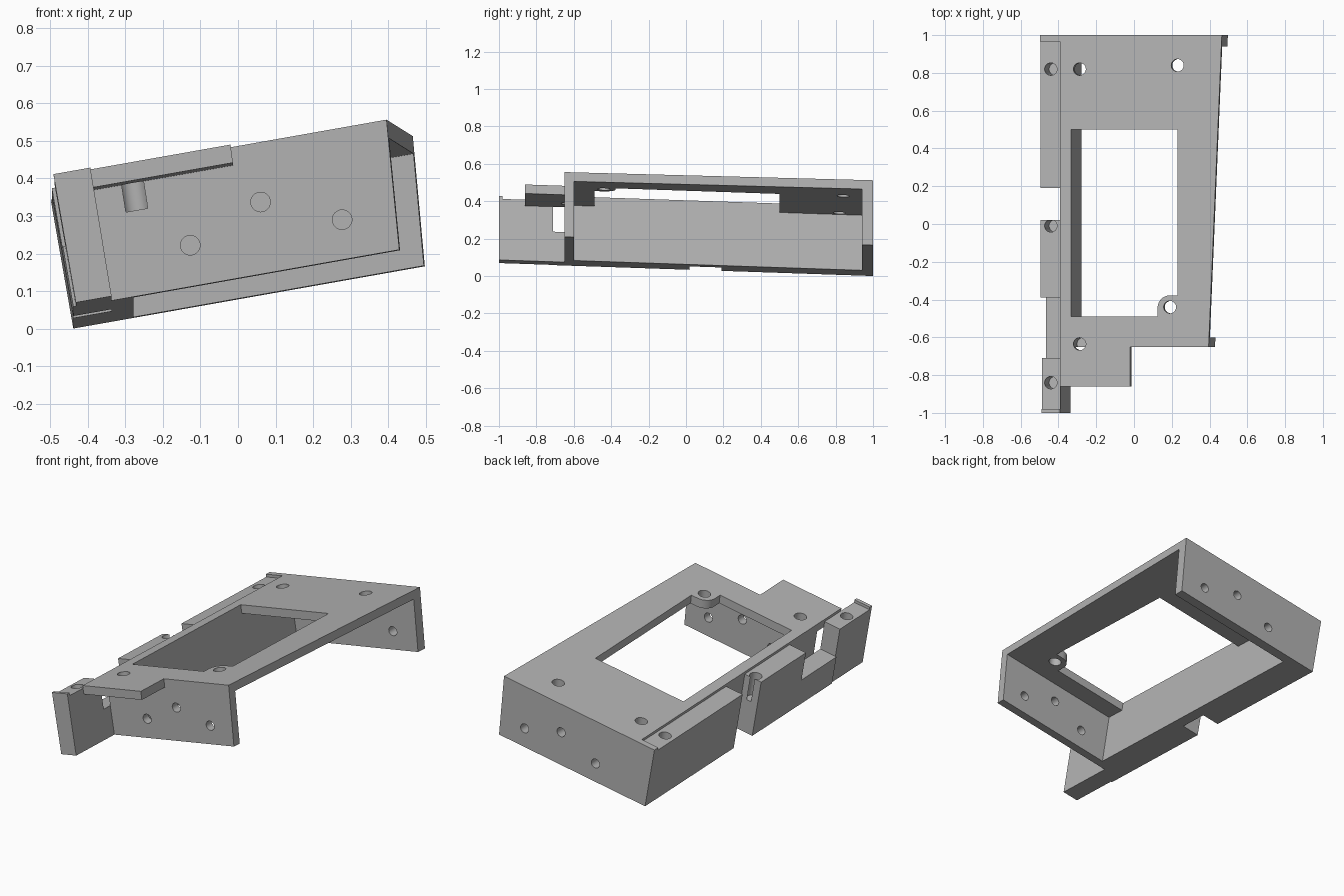
import bpy, bmesh, math
from mathutils import Matrix

cube = bpy.data.objects.get("Cube")
if cube:
    bpy.data.objects.remove(cube, do_unlink=True)

grey = bpy.data.materials.new("plain_grey")
grey.use_nodes = True
GREY = (0.45, 0.45, 0.45, 1)
grey.diffuse_color = GREY
grey.node_tree.nodes["Principled BSDF"].inputs["Base Color"].default_value = GREY

HEIGHT = 0.352      # full vertical depth of the bracket
UNDER = 0.86        # relative height of the plate underside
RAIL_TOP = 0.955    # rail is a little lower than the plate


def base_z(x, y):
    """Tilted ground plane of the bracket."""
    return 0.112 + 0.177 * x - 0.034 * y


def place(x, y, h):
    """Map a top-outline point at relative height h into the leaning frame."""
    x += (0.0455 - 0.029 * x) * (1 - h)
    return x, y, base_z(x, y) + h * HEIGHT


def finish(name, bm):
    bmesh.ops.recalc_face_normals(bm, faces=bm.faces)
    mesh = bpy.data.meshes.new(name)
    bm.to_mesh(mesh)
    bm.free()
    mesh.materials.append(grey)
    ob = bpy.data.objects.new(name, mesh)
    bpy.context.collection.objects.link(ob)
    return ob


def prism(name, outline, h0, h1):
    bm = bmesh.new()
    low = [bm.verts.new(place(x, y, h0)) for x, y in outline]
    high = [bm.verts.new(place(x, y, h1)) for x, y in outline]
    bm.faces.new(low)
    bm.faces.new(high)
    n = len(low)
    for i in range(n):
        j = (i + 1) % n
        bm.faces.new((low[i], low[j], high[j], high[i]))
    return finish(name, bm)


def block(name, x0, x1, y0, y1, h0, h1):
    return prism(name, [(x0, y0), (x1, y0), (x1, y1), (x0, y1)], h0, h1)


def arc(cx, cy, r, a0, a1, n):
    return [(cx + r * math.cos(math.radians(a0 + (a1 - a0) * i / n)),
             cy + r * math.sin(math.radians(a0 + (a1 - a0) * i / n)))
            for i in range(n + 1)]


def cut(ob, cutter):
    cutter.hide_render = True
    mod = ob.modifiers.new("cut", 'BOOLEAN')
    mod.operation = 'DIFFERENCE'
    mod.solver = 'EXACT'
    mod.object = cutter
    bpy.context.view_layer.objects.active = ob
    bpy.ops.object.modifier_apply(modifier=mod.name)
    bpy.data.objects.remove(cutter, do_unlink=True)


def drill_down(ob, x, y, depth_h):
    cut(ob, prism("drill", arc(x, y, 0.033, 0, 360, 32)[:-1], depth_h, 1.2))


def drill_through(ob, x, y, z):
    bm = bmesh.new()
    bmesh.ops.create_cone(
        bm, cap_ends=True, segments=32, radius1=0.026, radius2=0.026, depth=0.2,
        matrix=Matrix.Translation((x, y, z)) @ Matrix.Rotation(math.pi / 2, 4, 'X'))
    cut(ob, finish("drill", bm))


def right_edge(y):
    return 0.395 + 0.0424 * (y + 0.65)


OUTER, SEAM, INNER = -0.498, -0.393, -0.333
FRONT, BACK, TONGUE = -0.65, 1.0, -0.86

# Top plate with front tongue
plate = prism("top_plate", [
    (SEAM, BACK), (right_edge(BACK), BACK), (right_edge(FRONT), FRONT),
    (-0.02, FRONT), (-0.02, TONGUE), (SEAM, TONGUE)], UNDER, 1)

# Window, leaving a rounded screw boss in one corner
window = [(INNER, -0.49), (INNER, 0.5), (0.23, 0.5), (0.23, -0.378)]
window += arc(0.19, -0.443, 0.065, 90, 180, 10) + [(0.125, -0.49)]
cut(plate, prism("window_cutter", window, 0.6, 1.3))
for x, y in [(-0.288, 0.82), (0.23, 0.84), (-0.288, -0.635), (0.19, -0.44)]:
    drill_down(plate, x, y, 0.65)

# Walls under the plate
block("left_wall", SEAM, INNER, FRONT, BACK, 0, UNDER)


def end_wall(name, y0, y1):
    return prism(name, [(INNER, y0), (right_edge(y0), y0),
                        (right_edge(y1), y1), (INNER, y1)], 0, UNDER)


front_wall = end_wall("front_wall", FRONT, -0.6)
back_wall = end_wall("back_wall", 0.94, BACK)
drill_down(front_wall, -0.288, -0.635, 0.65)
for x, z in [(-0.127, 0.222), (0.06, 0.337), (0.277, 0.29)]:
    drill_through(front_wall, x, -0.63, z)
for x, z in [(-0.12, 0.163), (0.10, 0.285), (0.333, 0.245)]:
    drill_through(back_wall, x, 0.97, z)

# Side rail with a gap, a low notch and raised end lips
rail_back = block("rail_back", OUTER, SEAM, 0.19, BACK, 0, RAIL_TOP)
rail_middle = block("rail_middle", OUTER, SEAM, -0.39, 0.02, 0, RAIL_TOP)
block("rail_notch_floor", OUTER, SEAM, -0.71, -0.39, 0, 0.47)
rail_front = block("rail_front", -0.491, SEAM, -1, -0.71, 0, RAIL_TOP)
block("back_lip", OUTER, SEAM, 0.965, BACK, RAIL_TOP, 1)
block("front_lip", -0.491, SEAM, -1, -0.98, RAIL_TOP, 1)
for rail, y in [(rail_back, 0.82), (rail_middle, -0.01), (rail_front, -0.84)]:
    drill_down(rail, -0.443, y, 0.55)

# Rounded hole walls smooth, edges sharp
for ob in bpy.context.collection.objects:
    if ob.type == 'MESH' and ob.data.materials and ob.data.materials[0] == grey:
        ob.select_set(True)
        bpy.context.view_layer.objects.active = ob
bpy.ops.object.shade_smooth_by_angle(angle=math.radians(30))
